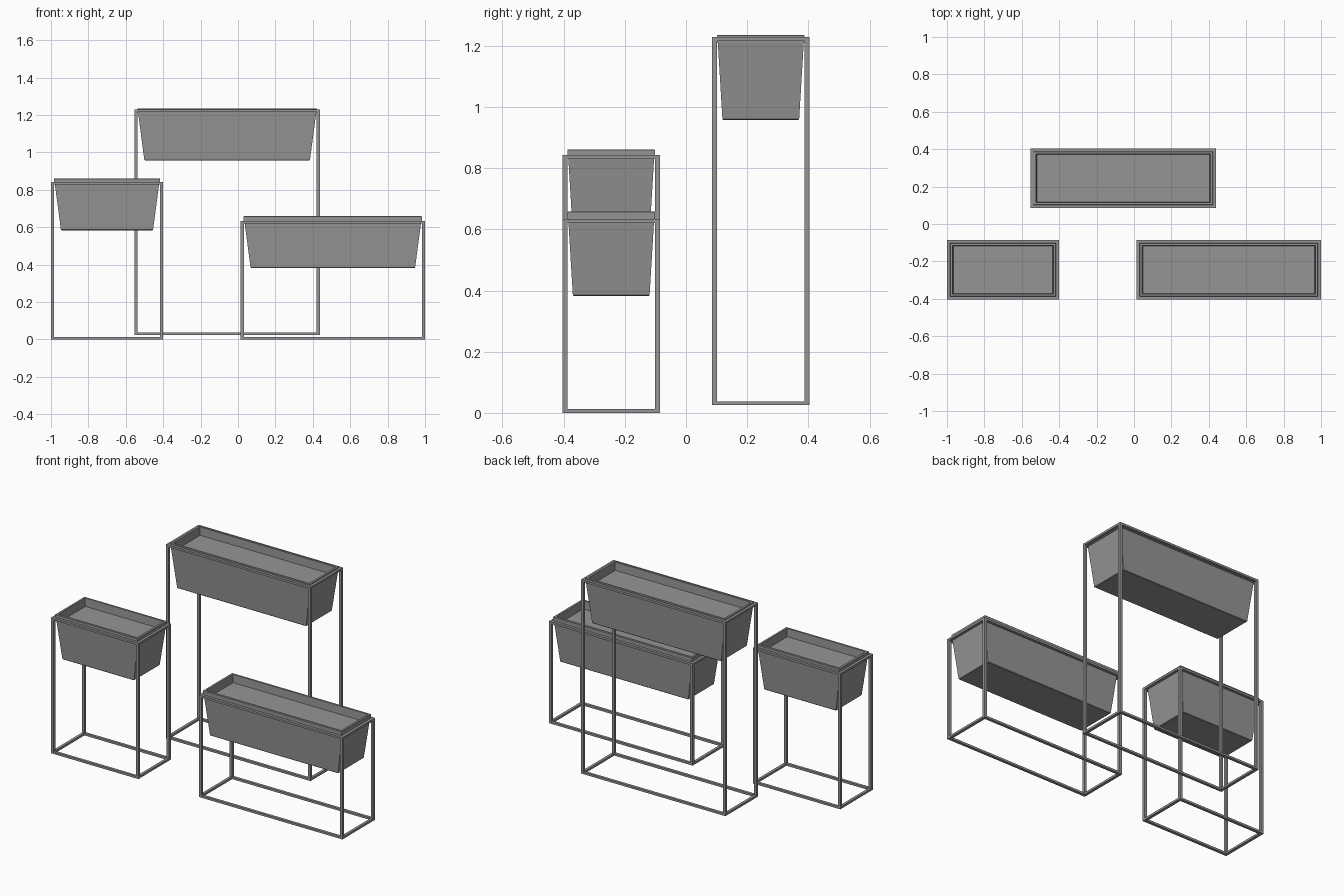
import bpy, bmesh
from mathutils import Vector

if "Cube" in bpy.data.objects:
    bpy.data.objects.remove(bpy.data.objects["Cube"])

BAR = 0.017   # leg width
RAIL = 0.013  # rail height

# dark grey painted metal
metal = bpy.data.materials.new("dark_grey")
metal.diffuse_color = (0.3, 0.3, 0.3, 1)
metal.use_nodes = True
metal.node_tree.nodes["Principled BSDF"].inputs["Base Color"].default_value = metal.diffuse_color


def finish(bm, name):
    bmesh.ops.recalc_face_normals(bm, faces=bm.faces)
    me = bpy.data.meshes.new(name)
    bm.to_mesh(me)
    bm.free()
    me.materials.append(metal)
    ob = bpy.data.objects.new(name, me)
    bpy.context.collection.objects.link(ob)
    return ob


def add_box(bm, x0, x1, y0, y1, z0, z1):
    vs = bmesh.ops.create_cube(bm, size=1)["verts"]
    size = Vector((x1 - x0, y1 - y0, z1 - z0))
    mid = Vector((x0 + x1, y0 + y1, z0 + z1)) / 2
    for v in vs:
        v.co = Vector(a * b for a, b in zip(v.co, size)) + mid


def stand(name, x0, x1, y0, y1, z0, z1):
    bm = bmesh.new()
    # four upright legs
    for x in (x0, x1 - BAR):
        for y in (y0, y1 - BAR):
            add_box(bm, x, x + BAR, y, y + BAR, z0, z1)
    # bottom and top rails between the legs
    for z in (z0, z1 - RAIL):
        for y in (y0, y1 - BAR):
            add_box(bm, x0 + BAR, x1 - BAR, y, y + BAR, z, z + RAIL)
        for x in (x0, x1 - BAR):
            add_box(bm, x, x + BAR, y0 + BAR, y1 - BAR, z, z + RAIL)
    finish(bm, name)


def planter(name, x0, x1, y0, y1, top):
    # rings: inset in x, inset in y, depth below the rim top
    rings = [
        (0.056, 0.037, 0.277),   # underside
        (0.053, 0.034, 0.274),   # softened bottom edge
        (0.020, 0.019, 0.025),   # tapered wall
        (0.016, 0.016, 0.025),   # rim underside
        (0.016, 0.016, 0.002),   # rim outside
        (0.018, 0.018, 0.000),   # rim top
        (0.030, 0.030, 0.000),
        (0.035, 0.033, 0.060),   # inner wall
    ]
    bm = bmesh.new()
    loops = []
    for ix, iy, d in rings:
        a, b, c, e, z = x0 + ix, x1 - ix, y0 + iy, y1 - iy, top - d
        loops.append([bm.verts.new(p) for p in
                      ((a, c, z), (b, c, z), (b, e, z), (a, e, z))])
    for lo, hi in zip(loops, loops[1:]):
        for i in range(4):
            j = (i + 1) % 4
            bm.faces.new((lo[i], lo[j], hi[j], hi[i]))
    bm.faces.new(loops[0])
    bm.faces.new(loops[-1])
    finish(bm, name)

    # soil bed just below the rim
    bm = bmesh.new()
    add_box(bm, x0 + 0.034, x1 - 0.034, y0 + 0.032, y1 - 0.032,
            top - 0.06, top - 0.05)
    finish(bm, name + "_soil")


# name, x range, y range, stand z range, planter rim height
SETS = [
    ("small", -1.0, -0.401, -0.404, -0.085, 0.0, 0.843, 0.861),
    ("low", 0.014, 1.0, -0.404, -0.085, 0.0, 0.633, 0.659),
    ("tall", -0.554, 0.438, 0.085, 0.404, 0.025, 1.229, 1.235),
]
for n, x0, x1, y0, y1, z0, z1, top in SETS:
    stand(n + "_stand", x0, x1, y0, y1, z0, z1)
    planter(n + "_planter", x0, x1, y0, y1, top)
